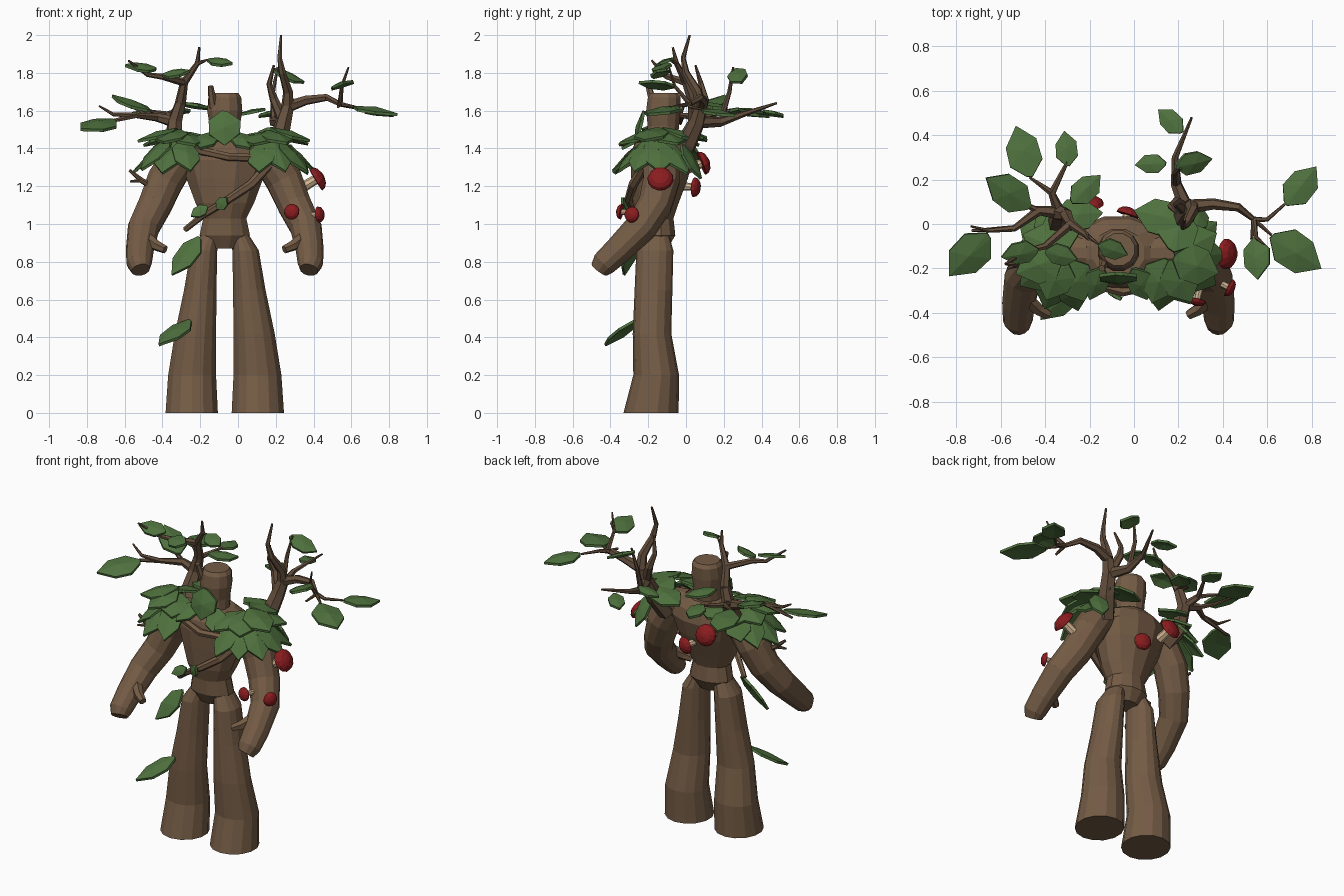
import bpy, bmesh, math, random
from mathutils import Vector

if "Cube" in bpy.data.objects:
    bpy.data.objects.remove(bpy.data.objects["Cube"])

random.seed(4)
CX = -0.07  # middle plane of the body


def material(name, *rgb):
    m = bpy.data.materials.new(name)
    m.diffuse_color = (*rgb, 1)
    m.use_nodes = True
    m.node_tree.nodes["Principled BSDF"].inputs["Base Color"].default_value = m.diffuse_color
    return m


BARK = material("bark brown", 0.175, 0.106, 0.06)
TWIG = material("branch brown", 0.125, 0.077, 0.046)
GREEN = material("leaf green", 0.078, 0.166, 0.048)
RED = material("cap red", 0.255, 0.012, 0.014)
CREAM = material("stem cream", 0.66, 0.47, 0.29)


def finish(bm, name, mat):
    bmesh.ops.recalc_face_normals(bm, faces=bm.faces)
    me = bpy.data.meshes.new(name)
    bm.to_mesh(me)
    bm.free()
    me.materials.append(mat)
    bpy.context.collection.objects.link(bpy.data.objects.new(name, me))


def skin(name, rings, mat):
    """Bridge equal rings and cap both ends."""
    bm = bmesh.new()
    vs = [[bm.verts.new(p) for p in ring] for ring in rings]
    n = len(vs[0])
    for a, b in zip(vs, vs[1:]):
        for i in range(n):
            j = (i + 1) % n
            bm.faces.new((a[i], a[j], b[j], b[i]))
    bm.faces.new(vs[0])
    bm.faces.new(vs[-1])
    finish(bm, name, mat)


def loft(name, rings, sides, mat):
    """Stack of horizontal ellipses (cx, cy, z, rx, ry)."""
    ang = [2 * math.pi * (i + 0.5) / sides for i in range(sides)]
    skin(name, [[Vector((cx + rx * math.cos(a), cy + ry * math.sin(a), z)) for a in ang]
                for cx, cy, z, rx, ry in rings], mat)


def tube(name, pts, radii, sides, mat):
    """Limb through points with one radius per point."""
    out, u = [], None
    for i, p in enumerate(pts):
        t = (pts[min(i + 1, len(pts) - 1)] - pts[max(i - 1, 0)]).normalized()
        u = t.orthogonal() if u is None else u
        u = (u - t * u.dot(t)).normalized()
        v = t.cross(u)
        ang = [2 * math.pi * k / sides for k in range(sides)]
        out.append([p + radii[i] * (u * math.cos(a) + v * math.sin(a)) for a in ang])
    skin(name, out, mat)


def grow(name, start, r0, r1, *pts, sides=6, mat=TWIG):
    """Evenly tapering branch; returns its points so others can fork off."""
    P = [Vector(start)] + [Vector(p) for p in pts]
    tube(name, P, [r0 + (r1 - r0) * i / len(pts) for i in range(len(P))], sides, mat)
    return P


def leaf(name, base, tip, width, up=(0, 0, 1)):
    """Thick pointed leaf, ridged along the middle."""
    b, d = Vector(base), Vector(tip) - Vector(base)
    side = d.cross(Vector(up)).normalized()
    nrm = side.cross(d).normalized()
    half = [(0, .08), (.28, .45), (.68, .43)]
    k = random.uniform(.85, 1)
    outline = half + [(1, 0)] + [(t * .9 + .03, -w * k) for t, w in reversed(half)]
    bm = bmesh.new()

    def vert(t, w, h):
        return bm.verts.new(b + d * t + side * w * width + nrm * (h - .05 * abs(w) * width))
    top = [vert(t, w, .006) for t, w in outline]
    bot = [vert(t, w, -.009) for t, w in outline]
    ct, cb = vert(.5, .02, .09 * width + .004), vert(.5, 0, 0)
    for i in range(len(top)):
        j = (i + 1) % len(top)
        bm.faces.new((top[i], top[j], ct))
        bm.faces.new((bot[j], bot[i], cb))
        bm.faces.new((top[i], bot[i], bot[j], top[j]))
    finish(bm, name, GREEN)


def flat_leaf(name, base, heading, length, rise=-.03, up=(0, 0, 1)):
    """Leaf lying nearly level, pointing along a compass heading."""
    a = math.radians(heading)
    tip = Vector(base) + Vector((length * math.cos(a), length * math.sin(a), rise))
    leaf(name, base, tip, length * .72, up)


def mushroom(name, root, cap, r):
    a, c = Vector(root), Vector(cap)
    d = (c - a).normalized()
    grow(name + "_stem", a, r * .42, r * .36, c + d * r * .1, sides=8, mat=CREAM)
    dome = [math.radians(x) for x in (0, 25, 50, 80)]
    pts = [c] + [c + d * r * (.05 + .65 * math.sin(x)) for x in dome]
    tube(name + "_cap", pts, [r * .9] + [r * math.cos(x) for x in dome], 12, RED)


# Torso and head: y, z, half width, half depth
torso = [(-.16, .87, .08, .065), (-.158, .94, .138, .105), (-.163, 1.03, .118, .1), (-.16, 1.11, .16, .125),
         (-.14, 1.24, .21, .155), (-.13, 1.34, .245, .17), (-.13, 1.41, .22, .155), (-.13, 1.46, .12, .11)]
head = [(-.13, 1.4, .085, .085), (-.12, 1.52, .083, .086), (-.12, 1.6, .096, .094), (-.115, 1.67, .09, .09),
        (-.115, 1.693, .075, .075)]
loft("torso", [(CX, *r) for r in torso], 12, BARK)
loft("head", [(CX, *r) for r in head], 12, BARK)
grow("head_stub", (-.13, -.165, 1.62), .026, .015, (-.145, -.2, 1.73), mat=BARK)

# Legs, arms, thumbs and shoulder leaves on both sides
leg = [(.175, -.185, 0, .142, .146), (.173, -.158, .2, .13, .121), (.155, -.18, .42, .112, .102),
       (.13, -.172, .65, .088, .1), (.11, -.165, .86, .072, .098), (.08, -.16, .94, .05, .07)]
arm = [(.13, -.13, 1.37), (.24, -.13, 1.35), (.315, -.13, 1.23), (.37, -.165, 1.1),
       (.43, -.24, .98), (.45, -.36, .86), (.453, -.435, .79), (.445, -.46, .757)]
arm_radii = (.085, .105, .1, .092, .085, .074, .067, .05)
for side, s in (("right", -1), ("left", 1)):
    def at(x, y, z):
        return Vector((CX + s * x, y, z))
    loft(side + "_leg", [(CX + s * x, *rest) for x, *rest in leg], 14, BARK)
    tube(side + "_arm", [at(*p) for p in arm], arm_radii, 12, BARK)
    grow(side + "_thumb", at(.42, -.33, .93), .036, .022, at(.36, -.385, .885), at(.315, -.41, .865), mat=BARK)
    # two tiers fanned around the shoulder; 0 degrees points outward, 90 to the front
    for tier, (first, step, r0, r1, z0, z1, w) in enumerate([(-70, 45, .02, .235, 1.495, 1.43, .19),
                                                             (-35, 34, .07, .25, 1.45, 1.28, .165)]):
        for i in range(5):
            a = math.radians(first + step * i)
            c, n = math.cos(a), -math.sin(a)
            j, dz = random.uniform(.92, 1.06), random.uniform(-.015, .015)
            leaf(f"{side}_shoulder_leaf_{tier}_{i}", at(.23 + r0 * c, -.14 + r0 * n, z0 + dz),
                 at(.23 + r1 * j * c, -.14 + r1 * j * n, z1 + dz), w, (s * c * .6, n * .6, 1))
    leaf(side + "_collar_leaf", at(.07, -.2, 1.48), at(.13, -.34, 1.4), .13, (0, -.5, 1))

# Vines around the chest, twig on the arm
grow("chest_vine", (-.28, -.19, .97), .015, .03, (-.18, -.265, 1.05), (-.05, -.305, 1.13),
     (.07, -.28, 1.21), (.16, -.22, 1.31), (.21, -.1, 1.4), mat=BARK)
grow("collar_vine", (-.29, -.18, 1.43), .022, .022, (-.19, -.27, 1.385), (-.05, -.305, 1.355),
     (.08, -.275, 1.35), (.18, -.19, 1.41), mat=BARK)
arm_twig = grow("arm_twig", (-.42, -.16, 1.18), .022, .008, (-.51, -.18, 1.23), (-.575, -.18, 1.285))
grow("arm_twig_tine", arm_twig[1], .012, .006, (-.57, -.2, 1.225))

# Left shoulder branch and its forks
trunk = grow("left_trunk", (.17, -.06, 1.32), .06, .035, (.215, .01, 1.43), (.24, .06, 1.54), (.262, .08, 1.62))
grow("left_tall_branch", trunk[3], .034, .006, (.265, .06, 1.7), (.235, 0, 1.8), (.22, -.015, 1.88), (.228, .02, 2))
grow("left_inner_branch", trunk[2], .032, .006, (.19, .1, 1.66), (.165, .08, 1.74), (.19, .05, 1.84))
back = grow("left_back_branch", trunk[2], .036, .006, (.19, .18, 1.54), (.185, .3, 1.58), (.26, .48, 1.64))
back_tine = grow("left_back_tine", back[1], .018, .006, (.185, .23, 1.7), (.21, .25, 1.83))
outer = grow("left_outer_branch", trunk[3], .032, .007, (.36, .09, 1.655), (.47, .075, 1.67),
             (.54, .02, 1.635), (.53, -.07, 1.62))
twig = grow("left_outer_twig", outer[3], .014, .006, (.6, .02, 1.62), (.68, .09, 1.605))
tip_twig = grow("left_outer_tip", outer[3], .012, .007, (.62, -.05, 1.62))
tine = grow("left_outer_tine", outer[3], .014, .005, (.55, -.06, 1.73), (.585, -.09, 1.83))
flat_leaf("left_leaf_a", twig[2], 50, .22)
flat_leaf("left_leaf_b", tip_twig[1], -34, .27, -.04)
flat_leaf("left_leaf_c", tine[1], -88, .19, .02, (-.3, 0, 1))
flat_leaf("left_leaf_d", back_tine[1] + Vector((0, .03, .12)), 12, .17, -.07, (0, -.4, 1))
flat_leaf("left_leaf_e", back[2] - Vector((.04, .03, -.03)), 182, .14)
flat_leaf("left_leaf_f", back[2] + Vector((.03, .11, .02)), 135, .15)

# Right shoulder branch and its forks
trunk = grow("right_trunk", (-.29, -.08, 1.32), .06, .03, (-.345, -.01, 1.42), (-.335, .05, 1.54), (-.305, .04, 1.64))
tall = grow("right_tall_branch", trunk[3], .03, .006, (-.285, 0, 1.75), (-.215, -.05, 1.85), (-.205, -.07, 1.935))
tall_tip = grow("right_tall_tip", tall[2], .012, .005, (-.16, -.09, 1.87))
front = grow("right_front_branch", tall[1], .022, .006, (-.4, -.1, 1.78), (-.48, -.12, 1.79), (-.58, -.18, 1.865))
back = grow("right_back_branch", trunk[2], .028, .008, (-.37, .14, 1.58), (-.3, .28, 1.61))
back_twig = grow("right_back_twig", back[1], .016, .006, (-.47, .21, 1.6))
outer = grow("right_outer_branch", trunk[2], .032, .007, (-.43, .06, 1.565), (-.54, -.02, 1.575), (-.73, -.03, 1.53))
grow("right_outer_tine", outer[2], .015, .005, (-.66, -.03, 1.58), (-.735, -.01, 1.625))
side_twig = grow("right_outer_twig", outer[1], .016, .005, (-.52, .1, 1.6), (-.6, .2, 1.64))
flat_leaf("right_leaf_a", (-.65, -.05, 1.55), 225, .26, -.05, (0, -.35, 1))
flat_leaf("right_leaf_b", back_twig[1], 105, .24, -.03)
flat_leaf("right_leaf_c", side_twig[1] + Vector((.05, -.03, 0)), 145, .24, .08)
flat_leaf("right_leaf_d", back[2] - Vector((0, .02, 0)), 95, .16, -.02)
flat_leaf("right_leaf_e", trunk[3] + Vector((.02, .06, 0)), 42, .18)
flat_leaf("right_leaf_f", tall_tip[1], -20, .14, -.02, (0, -.4, 1))
flat_leaf("right_leaf_g", front[2] + Vector((.05, 0, .03)), 190, .17, .02, (0, -.4, 1))
flat_leaf("right_leaf_h", front[1] + Vector((0, -.02, .01)), -15, .15, .02, (0, -.4, 1))

# Beard, back, vine and leg leaves
leaf("beard_leaf", (CX, -.225, 1.6), (CX, -.27, 1.415), .19, (0, -1, .2))
leaf("back_leaf_left", (.23, .0, 1.485), (.0, .06, 1.45), .18, (0, .2, 1))
leaf("back_leaf_right", (-.36, .04, 1.485), (-.14, .05, 1.45), .16, (0, .2, 1))
leaf("back_leaf_side", (.27, -.02, 1.42), (.3, .08, 1.24), .12, (.5, 1, .3))
leaf("back_leaf_hanging", (-.34, -.03, 1.46), (-.43, .06, 1.33), .18, (-.3, .6, 1))
leaf("vine_leaf_low", (-.16, -.29, 1.09), (-.25, -.31, 1.04), .07, (0, -1, .4))
leaf("vine_leaf_high", (-.11, -.31, 1.08), (-.06, -.34, 1.14), .07, (0, -1, .4))
leaf("hip_leaf", (-.2, -.27, .93), (-.35, -.33, .73), .14, (-.5, -1, .5))
leaf("leg_leaf", (-.25, -.27, .49), (-.42, -.43, .36), .15, (-.4, -.6, .8))

# Mushrooms: root, cap centre, cap radius
mushroom("shoulder_mushroom", (.31, -.13, 1.175), (.41, -.135, 1.235), .07)
mushroom("forearm_mushroom_front", (.31, -.23, 1.05), (.285, -.34, 1.065), .042)
mushroom("forearm_mushroom_side", (.34, -.24, 1.04), (.425, -.285, 1.05), .043)
mushroom("back_mushroom_low", (-.05, -.02, 1.2), (-.03, .04, 1.195), .053)
mushroom("back_mushroom_high", (-.19, 0, 1.29), (-.2, .08, 1.32), .066)
